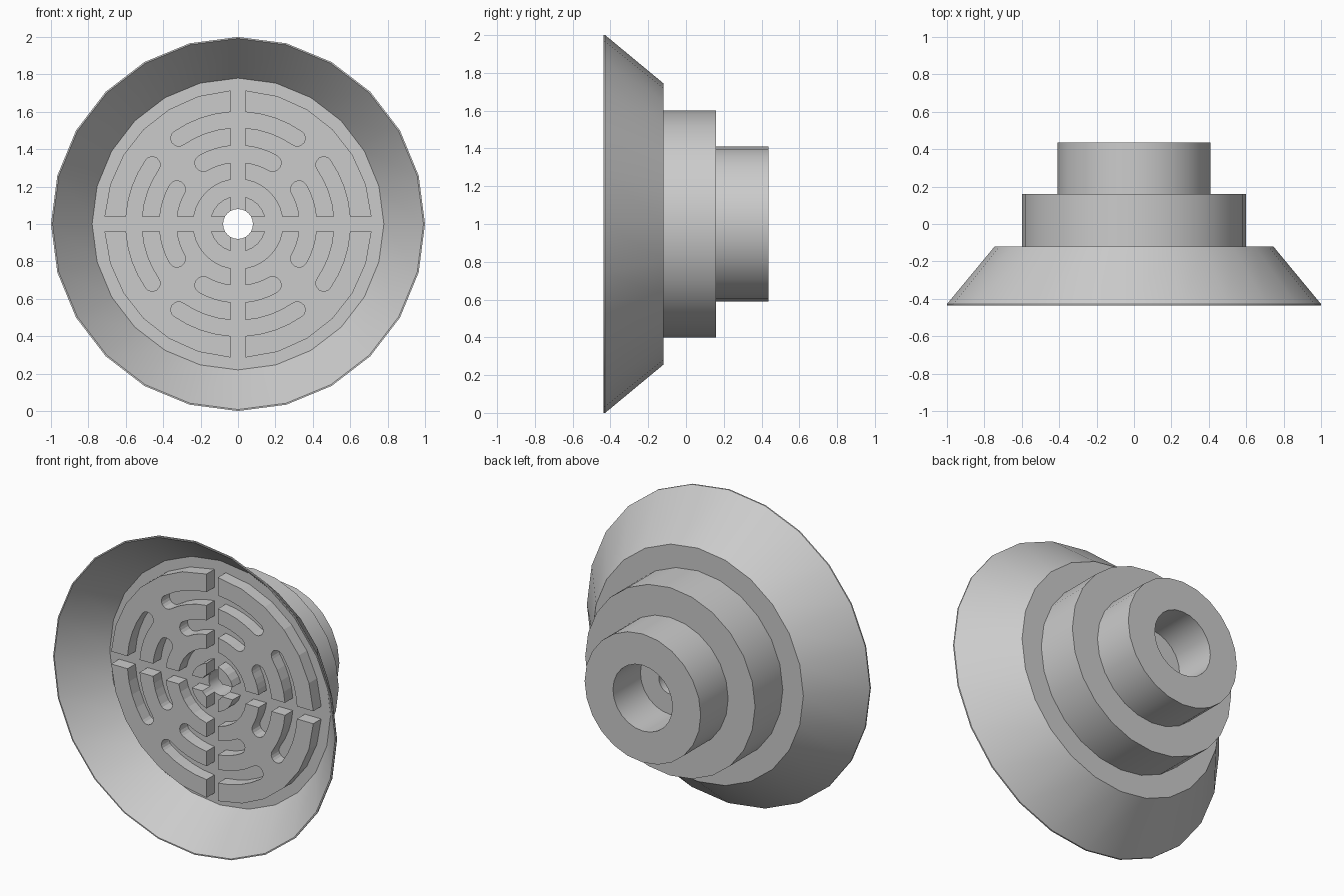
import bpy, bmesh
from math import sin, cos, asin, atan2, pi, radians

cube = bpy.data.objects.get("Cube")
if cube:
    bpy.data.objects.remove(cube, do_unlink=True)

SIDES = 24
CENTRE_Z = 1.0
GAP = 0.04            # half width of the cross channel
FLOOR_Y, PAD_Y = -0.18, -0.26

grey = bpy.data.materials.new("plain grey")
grey.use_nodes = True
colour = (0.6, 0.6, 0.6, 1)
grey.diffuse_color = colour
grey.node_tree.nodes["Principled BSDF"].inputs["Base Color"].default_value = colour


def finish(bm, name, smooth):
    bmesh.ops.recalc_face_normals(bm, faces=bm.faces)
    mesh = bpy.data.meshes.new(name)
    bm.to_mesh(mesh)
    bm.free()
    mesh.materials.append(grey)
    obj = bpy.data.objects.new(name, mesh)
    bpy.context.collection.objects.link(obj)
    if smooth:
        bpy.ops.object.select_all(action='DESELECT')
        obj.select_set(True)
        bpy.context.view_layer.objects.active = obj
        bpy.ops.object.shade_smooth_by_angle(angle=radians(30))
    return obj


def lathe(name, profile):
    """Revolve a closed (radius, y) profile around the y axis."""
    bm = bmesh.new()
    rings = []
    for i in range(SIDES):
        a = 2 * pi * i / SIDES
        rings.append([bm.verts.new((r * sin(a), y, CENTRE_Z + r * cos(a)))
                      for r, y in profile])
    n = len(profile)
    for i in range(SIDES):
        p, q = rings[i], rings[(i + 1) % SIDES]
        for j in range(n):
            k = (j + 1) % n
            bm.faces.new((p[j], p[k], q[k], q[j]))
    return finish(bm, name, True)


def arc(r, start, end, steps):
    return [(r * cos(start + (end - start) * i / steps),
             r * sin(start + (end - start) * i / steps)) for i in range(steps + 1)]


def edge_angle(r):
    return asin(GAP / r)


def slot(outer, inner, tip):
    """Round-ended arc slot that opens into the channel."""
    mid, half = (outer + inner) / 2, (outer - inner) / 2
    end = radians(tip) - half / mid
    cx, cz = mid * cos(end), mid * sin(end)
    cap = [(cx + half * cos(end + t), cz + half * sin(end + t))
           for t in (pi * i / 8 for i in range(1, 8))]
    return (arc(outer, edge_angle(outer), end, 4) + cap
            + arc(inner, end, edge_angle(inner), 4))


def extrude_quadrants(name, outline):
    """Repeat one quadrant outline in all four quadrants as raised pads."""
    for sx, side in ((1, "left"), (-1, "right")):
        for sz, level in ((1, "upper"), (-1, "lower")):
            bm = bmesh.new()
            base = bm.faces.new([bm.verts.new((sx * x, FLOOR_Y + 0.01, CENTRE_Z + sz * z))
                                 for x, z in outline])
            top = bmesh.ops.extrude_face_region(bm, geom=[base], use_keep_orig=True)
            for v in top["geom"]:
                if isinstance(v, bmesh.types.BMVert):
                    v.co.y = PAD_Y
            finish(bm, f"{level}_{side}_{name}", False)


# Flared flange with a thin rim and a flat floor
lathe("flared_flange", [(0.08, FLOOR_Y), (0.78, FLOOR_Y), (0.992, -0.437), (1, -0.437),
                        (1, -0.428), (0.745, -0.12), (0.08, -0.12)])

# Stepped hub behind the flange, then the open pipe collar
lathe("hub", [(0.08, -0.12), (0.6, -0.12), (0.6, 0.16), (0.08, 0.16)])
lathe("pipe_collar", [(0.21, 0.16), (0.41, 0.16), (0.41, 0.437), (0.21, 0.437)])

# Slotted pads, one per quadrant, symmetric about the diagonal
half = (arc(0.715, pi / 4, edge_angle(0.715), 3) + slot(0.6, 0.515, 39)
        + slot(0.42, 0.33, 36.5) + arc(0.24, edge_angle(0.24), pi / 4, 3))
mirrored = [(z, x) for x, z in reversed(half)]
extrude_quadrants("slotted_pad", half + mirrored[1:-1])

# Small pads around the central drain hole
a, b = edge_angle(0.15), edge_angle(0.08)
extrude_quadrants("centre_pad", arc(0.15, a, pi / 2 - a, 4) + arc(0.08, pi / 2 - b, b, 2))
